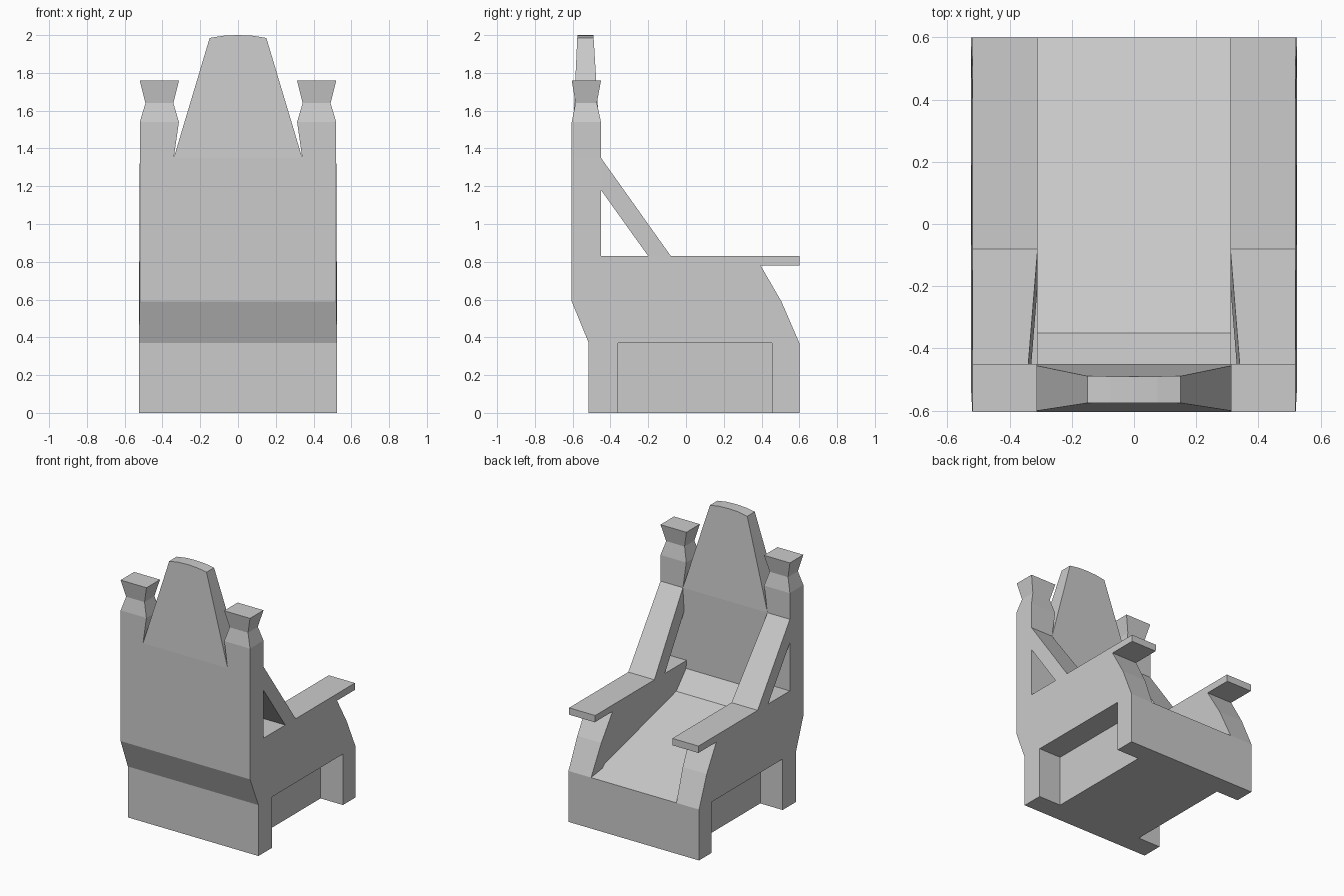
import bpy, bmesh

if "Cube" in bpy.data.objects:
    bpy.data.objects.remove(bpy.data.objects["Cube"])


def make(name, rings, mirror=False):
    """Skin a stack of matching point rings and cap both ends."""
    bm = bmesh.new()
    loops = [[bm.verts.new(p) for p in r] for r in rings]
    n = len(loops[0])
    for a, b in zip(loops, loops[1:]):
        for i in range(n):
            j = (i + 1) % n
            bm.faces.new((a[i], a[j], b[j], b[i]))
    bm.faces.new(loops[0])
    bm.faces.new(loops[-1])
    bmesh.ops.recalc_face_normals(bm, faces=bm.faces[:])
    me = bpy.data.meshes.new(name)
    bm.to_mesh(me)
    bm.free()
    ob = bpy.data.objects.new(name, me)
    bpy.context.collection.objects.link(ob)
    if mirror:
        ob.modifiers.new("Mirror", 'MIRROR')
    return ob


def side_panel(name, profile, inner, outer):
    """Side (y, z) profile given thickness; inner/outer x depend on z."""
    make(name, [[(f(z), y, z) for y, z in profile] for f in (inner, outer)], True)


def inner_x(z):
    if z <= 0.37:
        return 0.343
    if z <= 0.83:
        return 0.343 - 0.033 * (z - 0.37) / 0.46
    return 0.31 + 0.03 * (z - 0.83) / 0.52


def outer_x(z):
    return 0.525 if z < 0.5 else 0.52


# Seat core with sloping seat and lower backrest
core = [(-0.515, 0), (0.6, 0), (0.6, 0.37), (-0.35, 0.64), (-0.45, 0.77),
        (-0.45, 1.35), (-0.605, 1.35), (-0.605, 0.59), (-0.515, 0.37)]
make("seat_core", [[(x, y, z) for y, z in core] for x in (-0.345, 0.345)])

# Sides: legs, arm panel, overhanging armrest and back edge
side = [(-0.515, 0), (-0.36, 0), (-0.36, 0.37), (0.455, 0.37), (0.455, 0),
        (0.6, 0), (0.6, 0.37), (0.505, 0.59), (0.395, 0.78), (0.6, 0.78),
        (0.6, 0.83), (-0.45, 0.83), (-0.45, 1.35), (-0.605, 1.35),
        (-0.605, 0.59), (-0.515, 0.37)]
side_panel("arm_side", side, inner_x, outer_x)

# Diagonal struts from armrest to backrest
strut = [(-0.45, 1.35), (-0.45, 1.18), (-0.2, 0.83), (-0.08, 0.83)]
side_panel("arm_strut", strut, inner_x, outer_x)

# Corner posts with a waisted finial
post = [(1.35, 0.34, 0.52, -0.605, -0.45), (1.54, 0.313, 0.52, -0.605, -0.45),
        (1.64, 0.342, 0.49, -0.585, -0.472), (1.76, 0.312, 0.52, -0.605, -0.45)]
make("back_post", [[(a, c, z), (b, c, z), (b, d, z), (a, d, z)]
                   for z, a, b, c, d in post], True)

# Tapered centre crest with a shallow arched top
crest = [(-0.34, 1.35), (0.34, 1.35), (0.15, 1.985), (0.075, 1.997),
         (0, 2.0), (-0.075, 1.997), (-0.15, 1.985)]


def depth(z, low, high):
    return low + (high - low) * (z - 1.35) / 0.65


make("back_crest", [[(x, depth(z, lo, hi), z) for x, z in crest]
                    for lo, hi in ((-0.605, -0.575), (-0.45, -0.49))])
